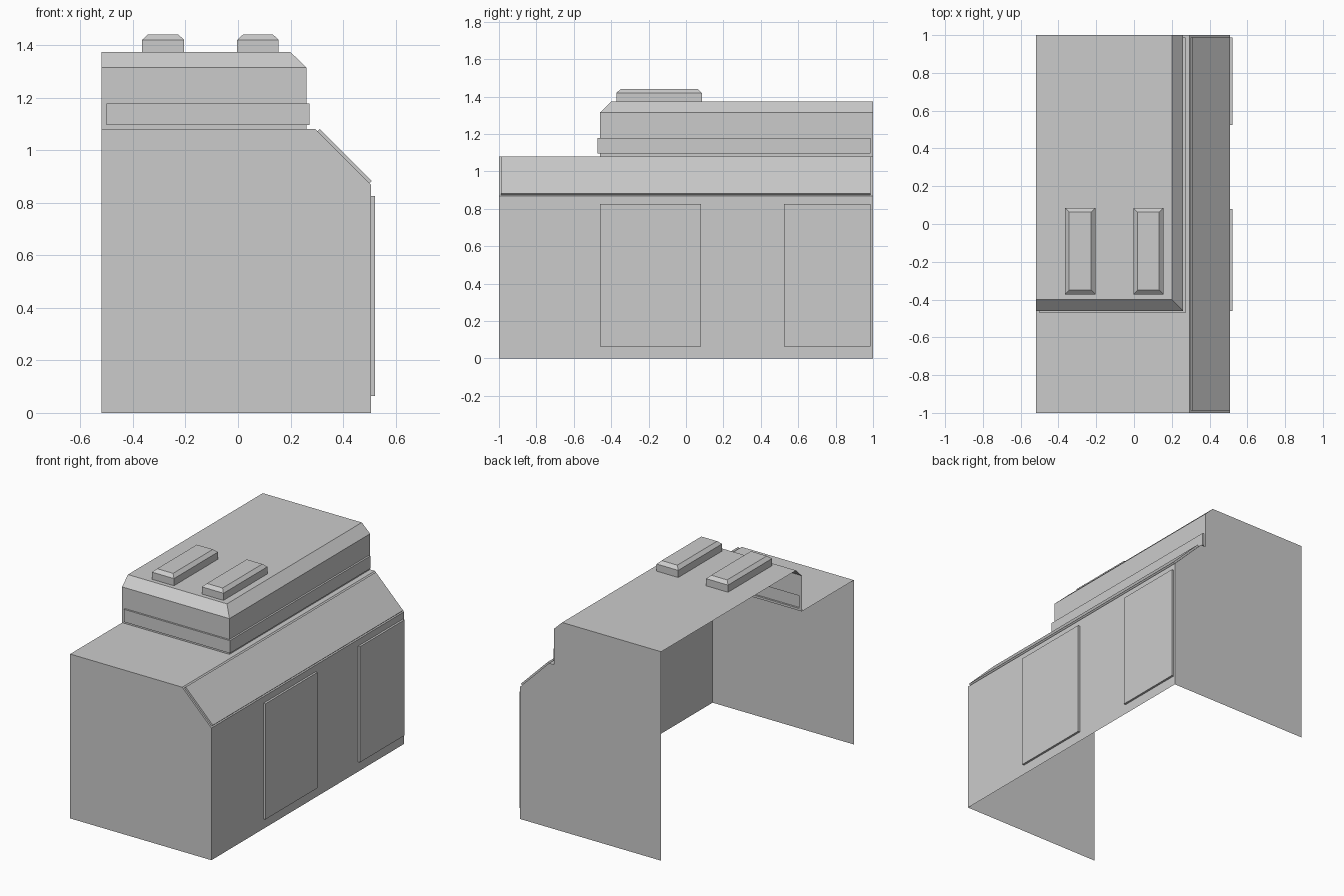
import bpy
from mathutils import Vector as V

if "Cube" in bpy.data.objects:
    bpy.data.objects.remove(bpy.data.objects["Cube"])


def make(name, faces):
    """Build a welded mesh object from polygons given as point lists."""
    verts, idx, polys = [], {}, []
    for f in faces:
        p = []
        for c in f:
            k = tuple(round(a, 4) for a in c)
            if k not in idx:
                idx[k] = len(verts)
                verts.append(k)
            p.append(idx[k])
        polys.append(p)
    me = bpy.data.meshes.new(name)
    me.from_pydata(verts, [], polys)
    me.update()
    ob = bpy.data.objects.new(name, me)
    bpy.context.collection.objects.link(ob)
    return ob


def panel_wall(name, o, u, v, us, vs, cells, depth):
    """Wall on a u/v grid, with the listed grid cells raised as panels."""
    o, u, v = V(o), V(u), V(v)
    n = u.cross(v).normalized() * depth
    faces = []
    for i in range(len(us) - 1):
        for j in range(len(vs) - 1):
            q = [o + u * a + v * b for a, b in
                 ((us[i], vs[j]), (us[i + 1], vs[j]), (us[i + 1], vs[j + 1]), (us[i], vs[j + 1]))]
            if (i, j) in cells:
                r = [p + n for p in q]
                faces.append(r)
                for k in range(4):
                    m = (k + 1) % 4
                    faces.append([q[k], q[m], r[m], r[k]])
            else:
                faces.append(q)
    return make(name, faces)


def strip(path, z0, z1):
    return [[(*a, z0), (*b, z0), (*b, z1), (*a, z1)] for a, b in zip(path, path[1:])]


L, R, TOP, ROOF = -0.52, 0.507, 1.08, 1.373      # main levels
UX, UY, C, CZ = 0.26, -0.46, 0.06, 1.315         # upper block corner and chamfer
EX = 0.295                                       # deck edge above the slope
SZ = 0.868

# Front and back end walls (left side and bottom stay open)
make("front_wall", [[(L, -1, 0), (R, -1, 0), (R, -1, SZ), (EX, -1, TOP), (L, -1, TOP)]])
make("back_wall", [[(L, 1, 0), (L, 1, ROOF), (UX - C, 1, ROOF), (UX, 1, CZ), (UX, 1, TOP),
                    (EX, 1, TOP), (R, 1, SZ), (R, 1, 0)]])

# Right wall with two raised doors, and sloped shoulder with a raised panel
panel_wall("right_wall", (R, 0, 0), (0, 1, 0), (0, 0, 1),
           [-1, UY, 0.08, 0.523, 0.987, 1], [0, 0.065, 0.825, SZ], {(1, 1), (3, 1)}, 0.014)
panel_wall("shoulder", (R, 0, SZ), (0, 1, 0), (EX - R, 0, TOP - SZ),
           [-1, -0.988, 0.987, 1], [0, 0.03, 0.965, 1], {(1, 1)}, 0.012)

# Lower deck around the upper block
make("deck", [[(L, -1, TOP), (EX, -1, TOP), (EX, UY, TOP), (UX, UY, TOP), (L, UY, TOP)],
              [(UX, UY, TOP), (EX, UY, TOP), (EX, 1, TOP), (UX, 1, TOP)]])

# Upper block: walls, wrap-around raised band, chamfers and roof
B0, B1, D = 1.095, 1.178, 0.012
path = [(L, UY), (-0.5, UY), (UX, UY), (UX, 0.987), (UX, 1)]
inner = path[1:4]
outer = [(-0.5, UY - D), (UX + D, UY - D), (UX + D, 0.987)]
faces = strip(path, TOP, B0) + strip(path, B1, CZ)
faces += strip(path[:2], B0, B1) + strip(path[3:], B0, B1) + strip(outer, B0, B1)
for i in (0, 1):
    faces.append([(*outer[i], B1), (*outer[i + 1], B1), (*inner[i + 1], B1), (*inner[i], B1)])
    faces.append([(*inner[i], B0), (*inner[i + 1], B0), (*outer[i + 1], B0), (*outer[i], B0)])
faces += strip([inner[0], outer[0]], B0, B1) + strip([outer[2], inner[2]], B0, B1)
rim = [(L, UY), (UX, UY), (UX, 1)]
roof = [(L, UY + C), (UX - C, UY + C), (UX - C, 1)]
for i in (0, 1):
    faces.append([(*rim[i], CZ), (*rim[i + 1], CZ), (*roof[i + 1], ROOF), (*roof[i], ROOF)])
faces.append([(*p, ROOF) for p in roof] + [(L, 1, ROOF)])
make("upper_block", faces)

# Two bevelled roof vents
for k, (x0, x1) in enumerate([(-0.365, -0.205), (-0.003, 0.155)]):
    rings = []
    for z, s in ((ROOF, 0), (1.42, 0), (1.44, 0.022)):
        rings.append([(x0 + s, -0.372 + s, z), (x1 - s, -0.372 + s, z),
                      (x1 - s, 0.085 - s, z), (x0 + s, 0.085 - s, z)])
    faces = [rings[2]]
    for a, b in zip(rings, rings[1:]):
        for i in range(4):
            j = (i + 1) % 4
            faces.append([a[i], a[j], b[j], b[i]])
    make(f"roof_vent_{k + 1}", faces)
